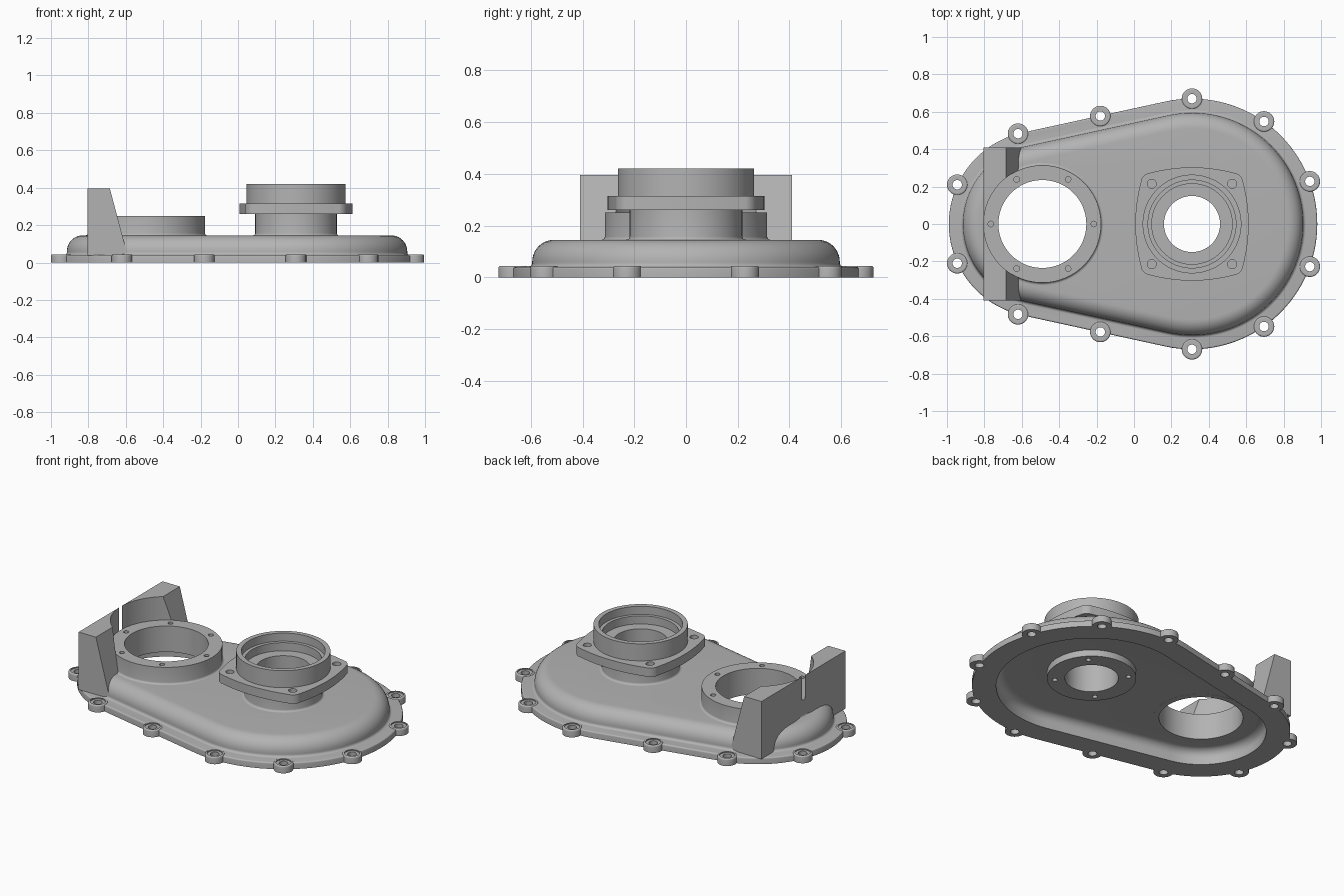
import bpy, bmesh, math
from math import pi, sin, cos

if "Cube" in bpy.data.objects:
    bpy.data.objects.remove(bpy.data.objects["Cube"], do_unlink=True)

metal = bpy.data.materials.new("cast_grey")
metal.use_nodes = True
grey = (0.45, 0.45, 0.45, 1)
metal.diffuse_color = grey
metal.node_tree.nodes["Principled BSDF"].inputs["Base Color"].default_value = grey

BIG, SMALL = 0.31, -0.49          # x of the two shaft centres
R_BIG, R_SMALL = 0.67, 0.5        # rim radii


def circle(r, cx=0, cy=0, n=96):
    return [(cx + r * cos(2 * pi * i / n), cy + r * sin(2 * pi * i / n)) for i in range(n)]


def egg(offset, n=64):
    """Outline wrapped round both shaft centres."""
    a = pi / 2 + math.asin((R_BIG - R_SMALL) / (BIG - SMALL))
    pts = []
    for cx, r, start, end in ((BIG, R_BIG, -a, a), (SMALL, R_SMALL, a, 2 * pi - a)):
        for i in range(n + 1):
            t = start + (end - start) * i / n
            pts.append((cx + (r + offset) * cos(t), (r + offset) * sin(t)))
    return pts


def arc(cx, cz, r, start, end, n=8):
    return [(cx + r * cos(math.radians(start + (end - start) * i / n)),
             cz + r * sin(math.radians(start + (end - start) * i / n))) for i in range(n + 1)]


def add_loft(bm, rings, tube=False):
    """Skin a stack of (outline, z) rings; cap it, or close it into a tube."""
    loops = [[bm.verts.new((x, y, z)) for x, y in outline] for outline, z in rings]
    pairs = list(zip(loops, loops[1:]))
    if tube:
        pairs.append((loops[-1], loops[0]))
    else:
        bm.faces.new(loops[0])
        bm.faces.new(loops[-1])
    for a, b in pairs:
        for i in range(len(a)):
            j = (i + 1) % len(a)
            bm.faces.new((a[i], a[j], b[j], b[i]))


def make(name, stacks, tube=False):
    bm = bmesh.new()
    for rings in stacks:
        add_loft(bm, rings, tube)
    bmesh.ops.recalc_face_normals(bm, faces=bm.faces)
    mesh = bpy.data.meshes.new(name)
    bm.to_mesh(mesh)
    bm.free()
    mesh.materials.append(metal)
    ob = bpy.data.objects.new(name, mesh)
    bpy.context.collection.objects.link(ob)
    return ob


def turned(profile, cx, cy=0, n=96):
    return [(circle(r, cx, cy, n), z) for r, z in profile]


def select(ob):
    bpy.ops.object.select_all(action='DESELECT')
    ob.select_set(True)
    bpy.context.view_layer.objects.active = ob


def combine(ob, tool, operation='DIFFERENCE', keep=False):
    mod = ob.modifiers.new("cut", 'BOOLEAN')
    mod.operation, mod.solver, mod.object = operation, 'EXACT', tool
    select(ob)
    bpy.ops.object.modifier_apply(modifier=mod.name)
    if not keep:
        bpy.data.objects.remove(tool, do_unlink=True)


# Domed cover with rim
outer = [(0, 0), (0, 0.032)] + arc(-0.008, 0.032, 0.008, 0, 90, 4)
outer += arc(-0.06, 0.055, 0.015, 270, 180, 5) + arc(-0.16, 0.06, 0.085, 0, 90, 10)
cover = make("cover", [[(egg(o), z) for o, z in outer]])

# Hollow underside
inner = [(-0.135, -0.05), (-0.135, 0.04)] + arc(-0.185, 0.04, 0.05, 0, 90)[1:]
cavity = make("cavity_cutter", [[(egg(o), z) for o, z in inner]])
combine(cover, cavity, keep=True)

# Bolt lugs around the rim, mirrored front to back
half = [(0.31, 0.67), (0.695, 0.548), (0.94, 0.228), (-0.18, 0.577), (-0.62, 0.483), (-0.945, 0.21)]
bolts = [(x, y * s) for x, y in half for s in (1, -1)]
lug = [(0.055, 0), (0.055, 0.036)] + arc(0.047, 0.036, 0.008, 0, 90, 4)[1:]
combine(cover, make("lugs", [turned(lug, x, y, 40) for x, y in bolts]), 'UNION')

# Bolt holes with spot faces, and the two shaft openings
bore = [(0.025, -0.1), (0.025, 0.038), (0.043, 0.038), (0.043, 0.06)]
openings = [turned(bore, x, y, 32) for x, y in bolts]
openings += [turned([(0.25, -0.1), (0.25, 0.3)], SMALL), turned([(0.19, -0.1), (0.19, 0.3)], BIG)]
combine(cover, make("opening_cutter", openings))

# Low collar with six screw holes
collar_profile = [(0.235, 0.0895), (0.27, 0.0895), (0.27, 0.12), (0.326, 0.12), (0.326, 0.145)]
collar_profile += arc(0.326, 0.157, 0.012, 270, 180, 4)[1:] + [(0.314, 0.25), (0.235, 0.25)]
collar = make("collar", [turned(collar_profile, SMALL)], tube=True)
screws = [turned([(0.015, 0.16), (0.015, 0.3)], SMALL + 0.275 * cos(i * pi / 3),
                 0.275 * sin(i * pi / 3), 20) for i in range(6)]
combine(collar, make("screw_cutter", screws))

# Tall port: stem, cup and inner boss in one turned part
port_profile = [(0.15, 0.05), (0.25, 0.05), (0.25, 0.1), (0.232, 0.1), (0.232, 0.145)]
port_profile += arc(0.23, 0.157, 0.012, 270, 180, 4)[1:]
port_profile += [(0.218, 0.27), (0.264, 0.27), (0.264, 0.42), (0.235, 0.42), (0.235, 0.37),
                 (0.215, 0.37), (0.215, 0.32), (0.15, 0.32)]
port = make("port", [turned(port_profile, BIG)], tube=True)
diagonals = [pi / 4 + i * pi / 2 for i in range(4)]
taps = [turned([(0.015, 0), (0.015, 0.12)], BIG + 0.207 * cos(t), 0.207 * sin(t), 20)
        for t in diagonals]
combine(port, make("tap_cutter", taps))

# Square port flange with bowed sides
side = [(0.303 - 0.03 * (y / 0.225) ** 2, y) for y in [-0.225 + 0.45 * i / 16 for i in range(17)]]
quarter = side + arc(0.215, 0.215, 0.06, 20, 70)
plate_outline = []
for k in range(4):
    c, s = round(cos(k * pi / 2)), round(sin(k * pi / 2))
    plate_outline += [(BIG + x * c - y * s, x * s + y * c) for x, y in quarter]
flange = make("port_flange", [[(plate_outline, 0.26), (plate_outline, 0.315)]])
holes = [turned([(0.024, 0.2), (0.024, 0.4)], BIG + 0.304 * cos(t), 0.304 * sin(t), 24)
         for t in diagonals]
holes.append(turned([(0.2, 0.2), (0.2, 0.4)], BIG))
combine(flange, make("flange_cutter", holes))


# Upright guard wall, scooped out around the collar
def box(x0, x1, y):
    return [(x0, -y), (x1, -y), (x1, y), (x0, y)]


wall = make("guard_wall", [[(box(-0.8035, -0.59, 0.41), 0.038), (box(-0.8035, -0.685, 0.41), 0.395)]])
combine(wall, make("scoop_cutter", [turned([(0.314, -0.1), (0.314, 0.6)], SMALL)]))
combine(wall, cavity)

for ob in (cover, collar, port, flange, wall):
    select(ob)
    bpy.ops.object.shade_smooth_by_angle(angle=math.radians(30))
